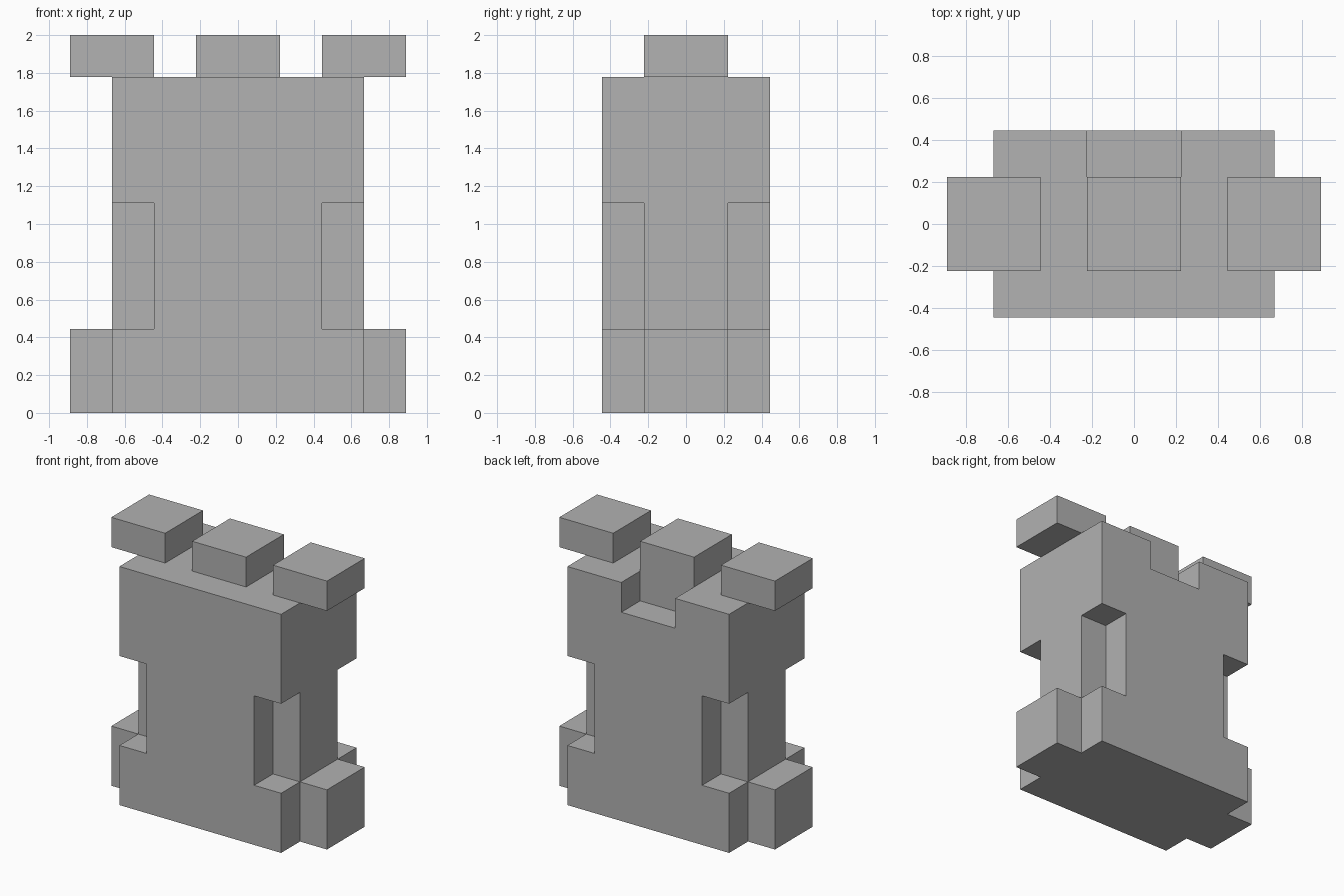
import bpy
import bmesh
from mathutils import Matrix, Vector

U = 2 / 9  # block size: the tower is nine blocks tall

if "Cube" in bpy.data.objects:
    bpy.data.objects.remove(bpy.data.objects["Cube"], do_unlink=True)

stone = bpy.data.materials.new("grey_stone")
stone.use_nodes = True
stone.diffuse_color = (0.445, 0.445, 0.445, 1)
stone.node_tree.nodes["Principled BSDF"].inputs["Base Color"].default_value = stone.diffuse_color


def blocks(name, *boxes):
    """One object made of boxes, each given by two opposite corners in blocks."""
    bm = bmesh.new()
    for low, high in boxes:
        low, high = Vector(low) * U, Vector(high) * U
        place = Matrix.Translation((low + high) / 2) @ Matrix.Diagonal((high - low).to_4d())
        bmesh.ops.create_cube(bm, size=1, matrix=place)
    mesh = bpy.data.meshes.new(name)
    bm.to_mesh(mesh)
    bm.free()
    mesh.materials.append(stone)
    obj = bpy.data.objects.new(name, mesh)
    bpy.context.collection.objects.link(obj)
    return obj


# Main wall block
body = blocks("tower_body", ((-3, -2, 0), (3, 2, 8)))

# Recesses at the four corners and the notch behind the middle merlon
corners = []
for sx in (-1, 1):
    for sy in (-1, 1):
        x, y = sorted((2 * sx, 4 * sx)), sorted((sy, 3 * sy))
        corners.append(((x[0], y[0], 2), (x[1], y[1], 5)))
cutter = blocks("recess_cutter", *corners, ((-1, 1, 7), (1, 3, 9)))
cutter.hide_render = True

cut = body.modifiers.new("recesses", "BOOLEAN")
cut.operation = "DIFFERENCE"
cut.solver = "EXACT"
cut.object = cutter
bpy.context.view_layer.objects.active = body
bpy.ops.object.modifier_apply(modifier=cut.name)
bpy.data.objects.remove(cutter, do_unlink=True)

# Feet at the sides and merlons along the top
blocks("middle_merlon", ((-1, -1, 8), (1, 1, 9)))
for side, foot_x, merlon_x in (("left", (3, 4), (2, 4)), ("right", (-4, -3), (-4, -2))):
    blocks(side + "_foot", ((foot_x[0], -1, 0), (foot_x[1], 1, 2)))
    blocks(side + "_merlon", ((merlon_x[0], -1, 8), (merlon_x[1], 1, 9)))
